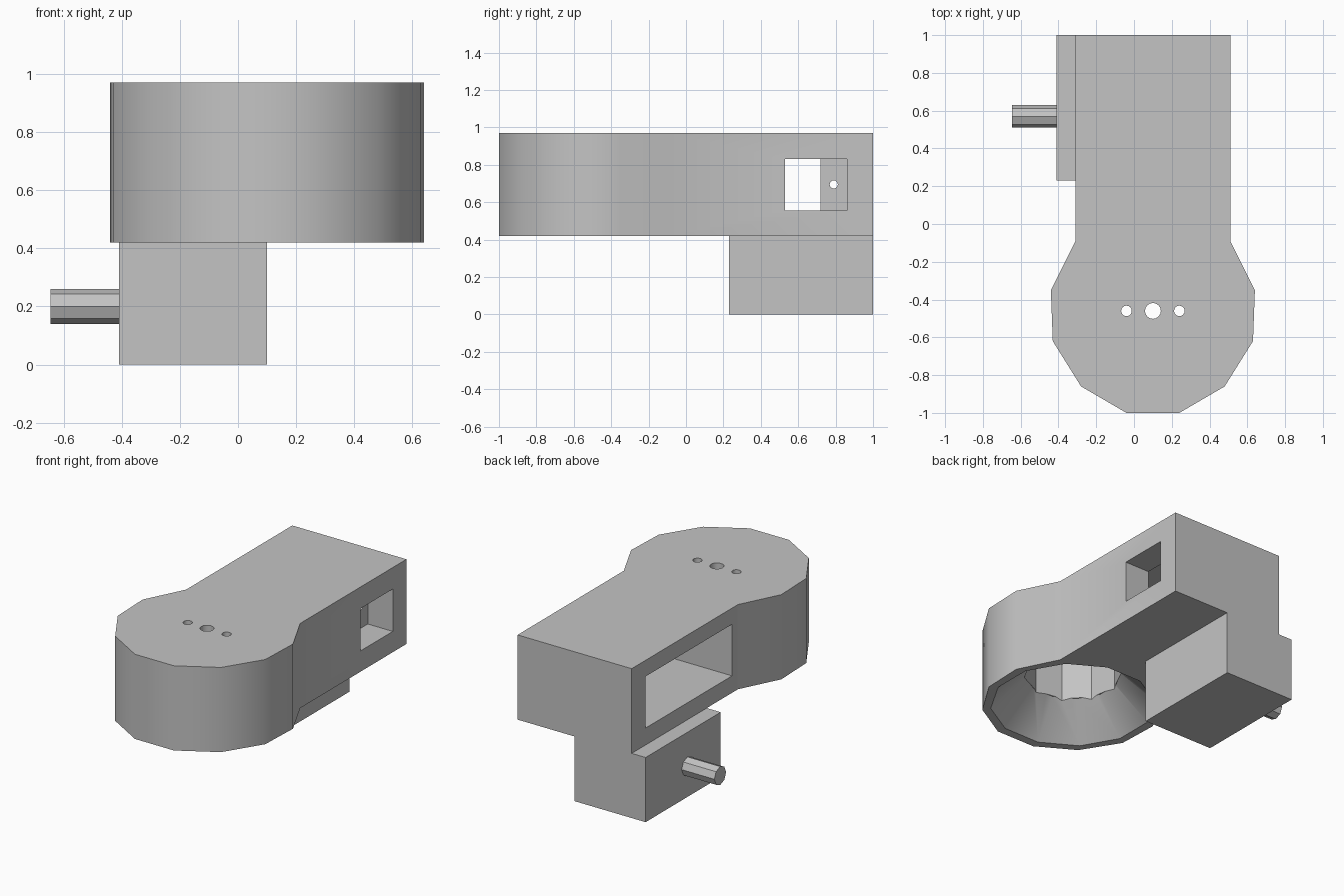
import bpy, bmesh
from math import radians, pi
from mathutils import Matrix, Vector

old = bpy.data.objects.get("Cube")
if old:
    bpy.data.objects.remove(old, do_unlink=True)

grey = bpy.data.materials.new("plain grey")
grey.use_nodes = True
grey.diffuse_color = (0.55, 0.55, 0.55, 1)
grey.node_tree.nodes["Principled BSDF"].inputs["Base Color"].default_value = grey.diffuse_color


def finish(name, bm):
    bmesh.ops.recalc_face_normals(bm, faces=bm.faces)
    mesh = bpy.data.meshes.new(name)
    bm.to_mesh(mesh)
    bm.free()
    mesh.materials.append(grey)
    ob = bpy.data.objects.new(name, mesh)
    bpy.context.collection.objects.link(ob)
    return ob


def box(name, x, y, z):
    bm = bmesh.new()
    size = Vector((x[1] - x[0], y[1] - y[0], z[1] - z[0]))
    mid = Vector((sum(x), sum(y), sum(z))) / 2
    bmesh.ops.create_cube(bm, size=1, matrix=Matrix.Translation(mid) @ Matrix.Diagonal(size).to_4x4())
    return finish(name, bm)


def tube(name, center, r1, r2, length, sides, axis="Z", turn=0):
    bm = bmesh.new()
    tilt = Matrix.Rotation(pi / 2, 4, "Y") if axis == "X" else Matrix()
    bmesh.ops.create_cone(bm, cap_ends=True, segments=sides, radius1=r1, radius2=r2, depth=length,
                          matrix=Matrix.Translation(center) @ tilt @ Matrix.Rotation(radians(turn), 4, "Z"))
    return finish(name, bm)


def smooth(ob):
    bpy.ops.object.select_all(action="DESELECT")
    ob.select_set(True)
    bpy.context.view_layer.objects.active = ob
    bpy.ops.object.shade_smooth_by_angle(angle=radians(35))


# Housing: half outline mirrored about the axis of the round end
CX, CY = 0.10, -0.46
BASE, TOP = 0.42, 0.97
half = [(0.41, 1), (0.41, -0.09), (0.54, -0.35), (0.53, -0.62), (0.38, -0.86), (0.14, -1)]
outline = [(CX + x, y) for x, y in half] + [(CX - x, y) for x, y in reversed(half)]
bm = bmesh.new()
face = bm.faces.new([bm.verts.new((x, y, BASE)) for x, y in outline])
lift = bmesh.ops.extrude_face_region(bm, geom=[face], use_keep_orig=True)
bmesh.ops.translate(bm, vec=(0, 0, TOP - BASE), verts=[v for v in lift["geom"] if isinstance(v, bmesh.types.BMVert)])
housing = finish("housing", bm)

# Cutters: flared cavity under the round end, and the mounting holes in its roof
slope = (0.50 - 0.29) / 0.21
cutters = [
    tube("flare_cutter", (CX, CY, 0.515), 0.50 + 0.02 * slope, 0.29, 0.23, 12, turn=15),
    tube("well_cutter", (CX, CY, 0.72), 0.295, 0.295, 0.36, 10, turn=9),
    tube("center_hole_cutter", (CX, CY, 0.9), 0.042, 0.042, 0.3, 16),
]
for side in (-1, 1):
    cutters.append(tube("side_hole_cutter", (CX + side * 0.14, CY, 0.9), 0.028, 0.028, 0.3, 16))

# Cutters: flange recess, body slot, side window and screw holes
cutters += [
    box("recess_cutter", (-0.4, 0.22), (-0.03, 0.86), (0.53, 0.865)),
    box("slot_cutter", (0.1, 0.33), (0.11, 0.72), (0.53, 0.865)),
    box("window_cutter", (0.33, 0.6), (0.53, 0.86), (0.555, 0.83)),
    box("window_link_cutter", (0.3, 0.4), (0.53, 0.72), (0.555, 0.83)),
]
for y in (0.04, 0.79):
    cutters.append(tube("screw_hole_cutter", (0.25, y, 0.695), 0.022, 0.022, 0.17, 12, axis="X"))

for cutter in cutters:
    mod = housing.modifiers.new(cutter.name, "BOOLEAN")
    mod.operation = "DIFFERENCE"
    mod.solver = "EXACT"
    mod.object = cutter

# Bake the cuts and drop the cutters
bpy.context.view_layer.update()
baked = bpy.data.meshes.new_from_object(housing.evaluated_get(bpy.context.evaluated_depsgraph_get()))
housing.modifiers.clear()
housing.data = baked
for cutter in cutters:
    bpy.data.objects.remove(cutter, do_unlink=True)
smooth(housing)

# Lower block and its side pin
box("lower_block", (-0.41, 0.10), (0.23, 1), (0, BASE))
tube("side_pin", (-0.52, 0.57, 0.20), 0.06, 0.06, 0.25, 8, axis="X")
